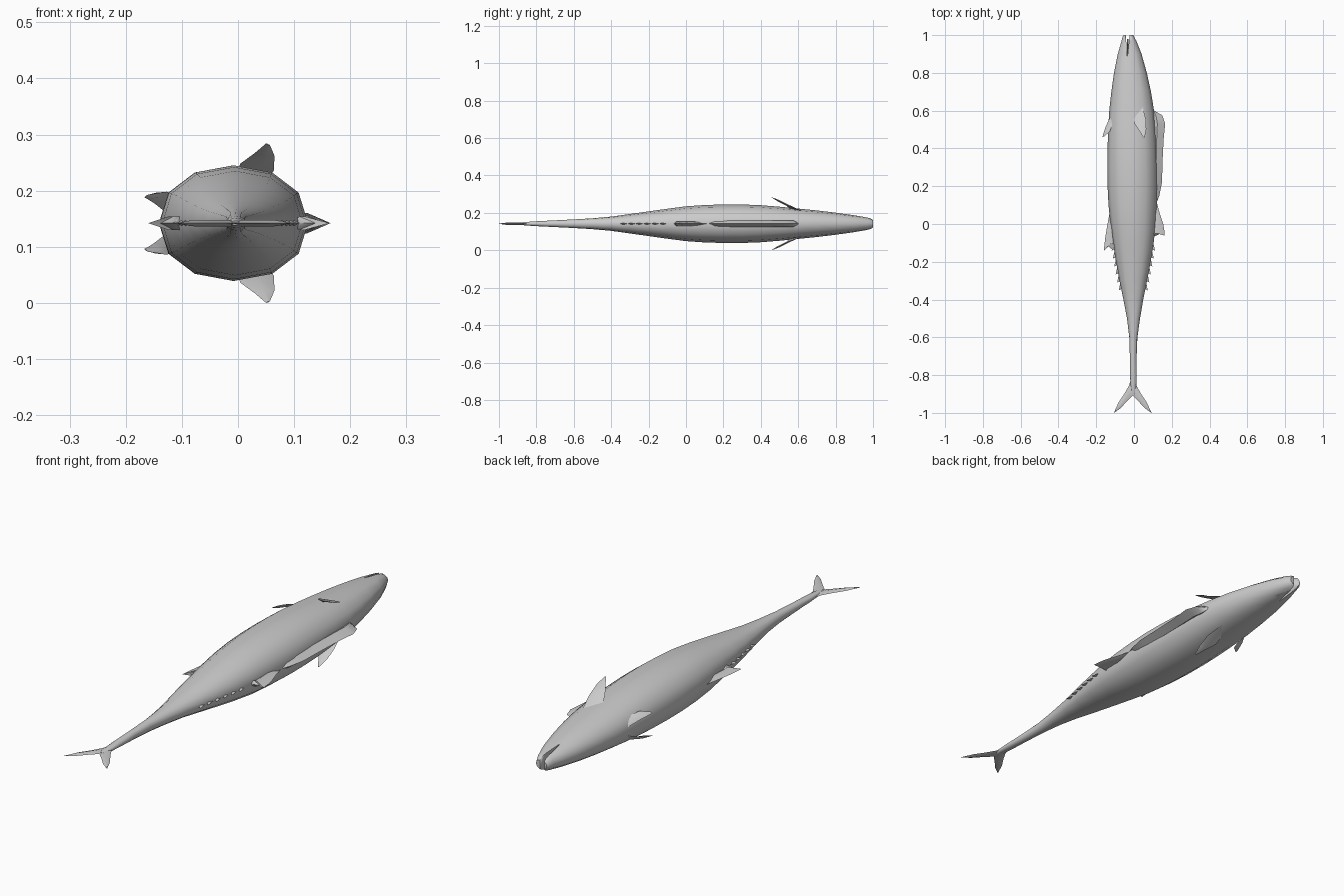
import bpy, bmesh, math
from mathutils import Vector

if "Cube" in bpy.data.objects:
    bpy.data.objects.remove(bpy.data.objects["Cube"])

ZC = 0.142  # mid-plane of the fish lying on its side


def loft(name, rings, angle=40):
    """Skin closed rings of equal length and cap both ends."""
    bm = bmesh.new()
    vr = [[bm.verts.new(p) for p in r] for r in rings]
    n = len(vr[0])
    for a, b in zip(vr, vr[1:]):
        for i in range(n):
            j = (i + 1) % n
            bm.faces.new((a[i], a[j], b[j], b[i]))
    bm.faces.new(vr[0])
    bm.faces.new(vr[-1])
    bmesh.ops.remove_doubles(bm, verts=bm.verts[:], dist=1e-5)
    bmesh.ops.recalc_face_normals(bm, faces=bm.faces[:])
    me = bpy.data.meshes.new(name)
    bm.to_mesh(me)
    bm.free()
    ob = bpy.data.objects.new(name, me)
    bpy.context.collection.objects.link(ob)
    bpy.ops.object.select_all(action='DESELECT')
    ob.select_set(True)
    bpy.context.view_layer.objects.active = ob
    bpy.ops.object.shade_smooth_by_angle(angle=math.radians(angle))
    return ob


def fin(name, pairs, t, normal=(0, 0, 1), mid=0.5):
    """Lens-section fin; each pair gives the two edges of one section."""
    n = Vector(normal).normalized()
    rings = []
    for k, (a, b) in enumerate(pairs):
        a = Vector(a if len(a) == 3 else (*a, ZC))
        b = Vector(b if len(b) == 3 else (*b, ZC))
        h = 0.0008 if k in (0, len(pairs) - 1) else t
        m = a.lerp(b, mid)
        rings.append([a, m + n * h, b, m - n * h])
    return loft(name, rings, 50)


def flip(pairs):
    return [[(p[0], p[1], 2 * ZC - p[2]) for p in pr] for pr in pairs]


# body stations: y, belly x, back x, half thickness
stations = [
    (1.0, -.054, -.004, .019), (.992, -.060, 0, .027), (.97, -.066, .012, .033),
    (.9, -.086, .040, .045), (.8, -.106, .068, .059), (.7, -.120, .090, .071),
    (.6, -.131, .106, .081), (.5, -.137, .115, .091), (.4, -.140, .121, .099),
    (.3, -.141, .124, .103), (.2, -.140, .125, .103), (.1, -.135, .121, .100),
    (0, -.125, .115, .093), (-.1, -.111, .104, .080), (-.2, -.095, .088, .066),
    (-.3, -.077, .069, .052), (-.4, -.056, .049, .038), (-.5, -.037, .032, .029),
    (-.6, -.025, .018, .023), (-.7, -.022, .014, .018), (-.8, -.021, .014, .013),
    (-.86, -.018, .012, .009), (-.9, -.012, .004, .004)]


def spow(v, e):
    return math.copysign(abs(v) ** e, v)


rings = []
for y, lo, hi, h in stations:
    c, r = (lo + hi) / 2, (hi - lo) / 2
    rings.append([(c + r * spow(math.cos(a), .95), y, ZC + h * spow(math.sin(a), .92))
                  for a in (i * math.tau / 12 for i in range(12))])
body = loft("body", rings)

# open mouth slot
slot = loft("mouth_cutter", [
    [(-.037, .89, z), (-.034, .89, z), (-.021, 1.02, z), (-.044, 1.02, z)] for z in (0, .3)])
slot.hide_render = True
slot.hide_viewport = True
cut = body.modifiers.new("mouth", 'BOOLEAN')
cut.object = slot
cut.solver = 'EXACT'

# tongue inside the mouth
fin("tongue", [((-.036, .88), (-.032, .88)), ((-.038, .94), (-.029, .94)),
               ((-.036, .98), (-.029, .98))], .015)

# forked tail, tip to tip
half = [((.100, -1.0), (.099, -1.0)), ((.075, -.945), (.064, -.975)),
        ((.045, -.90), (.030, -.938)), ((.022, -.86), (.010, -.918))]
left = [((-a[0], a[1]), (-b[0], b[1])) for a, b in half]
tail = left + [((0, -.80), (0, -.908))] + half[::-1]
fin("tail_fin", [((a[0] - .007, a[1]), (b[0] - .007, b[1])) for a, b in tail], .006)

# back fins and belly fin: inner edge, outer edge
fin("first_back_fin", [
    ((.09, .61), (.108, .60)), ((.09, .57), (.150, .575)), ((.09, .53), (.165, .53)),
    ((.09, .45), (.157, .45)), ((.09, .35), (.152, .35)), ((.09, .22), (.148, .22)),
    ((.09, .15), (.134, .15)), ((.09, .10), (.119, .11))], .018, mid=.45)
fin("second_back_fin", [
    ((.09, .13), (.119, .12)), ((.09, .07), (.135, .06)), ((.09, .02), (.155, 0)),
    ((.09, -.02), (.160, -.03)), ((.09, -.04), (.163, -.062)), ((.09, -.05), (.138, -.052)),
    ((.09, -.07), (.108, -.065))], .012, mid=.4)
fin("belly_fin", [
    ((-.10, .06), (-.131, .05)), ((-.10, 0), (-.142, -.01)), ((-.10, -.05), (-.152, -.07)),
    ((-.10, -.08), (-.160, -.142)), ((-.10, -.09), (-.138, -.115)),
    ((-.09, -.11), (-.124, -.13)), ((-.09, -.13), (-.105, -.135))], .012, mid=.4)


def edge(y, col):
    """Body outline at y."""
    for a, b in zip(stations, stations[1:]):
        if b[0] <= y <= a[0]:
            return a[col] + (b[col] - a[col]) * (a[0] - y) / (a[0] - b[0])


# rows of small finlets
for side, col, label in ((1, 2, "back"), (-1, 1, "belly")):
    for i in range(6):
        y = -.105 - .042 * i
        e, f = edge(y, col), edge(y - .03, col)
        fin(f"{label}_finlet_{i + 1}", [
            ((e - side * .012, y), (e, y)),
            ((f - side * .006, y - .02), (f + side * .010, y - .022)),
            ((f - side * .008, y - .027), (f + side * .013, y - .036))], .005)

# paired side fins, mirrored across the mid-plane
pectoral = [((.045, .625, .208), (-.005, .56, .220)), ((.064, .55, .236), (.004, .53, .248)),
            ((.065, .50, .262), (.030, .49, .267)), ((.057, .46, .281), (.050, .458, .284))]
pelvic = [((-.108, .57, .180), (-.127, .565, .160)), ((-.117, .52, .195), (-.150, .515, .178)),
          ((-.127, .49, .198), (-.163, .475, .186)), ((-.160, .462, .193), (-.167, .46, .188))]
for label, p, n in (("pectoral_fin", pectoral, Vector((.15, .45, .85))),
                    ("pelvic_fin", pelvic, Vector((-.5, .3, .8)))):
    fin("upper_" + label, p, .005, n)
    fin("lower_" + label, flip(p), .005, (n.x, n.y, -n.z))
